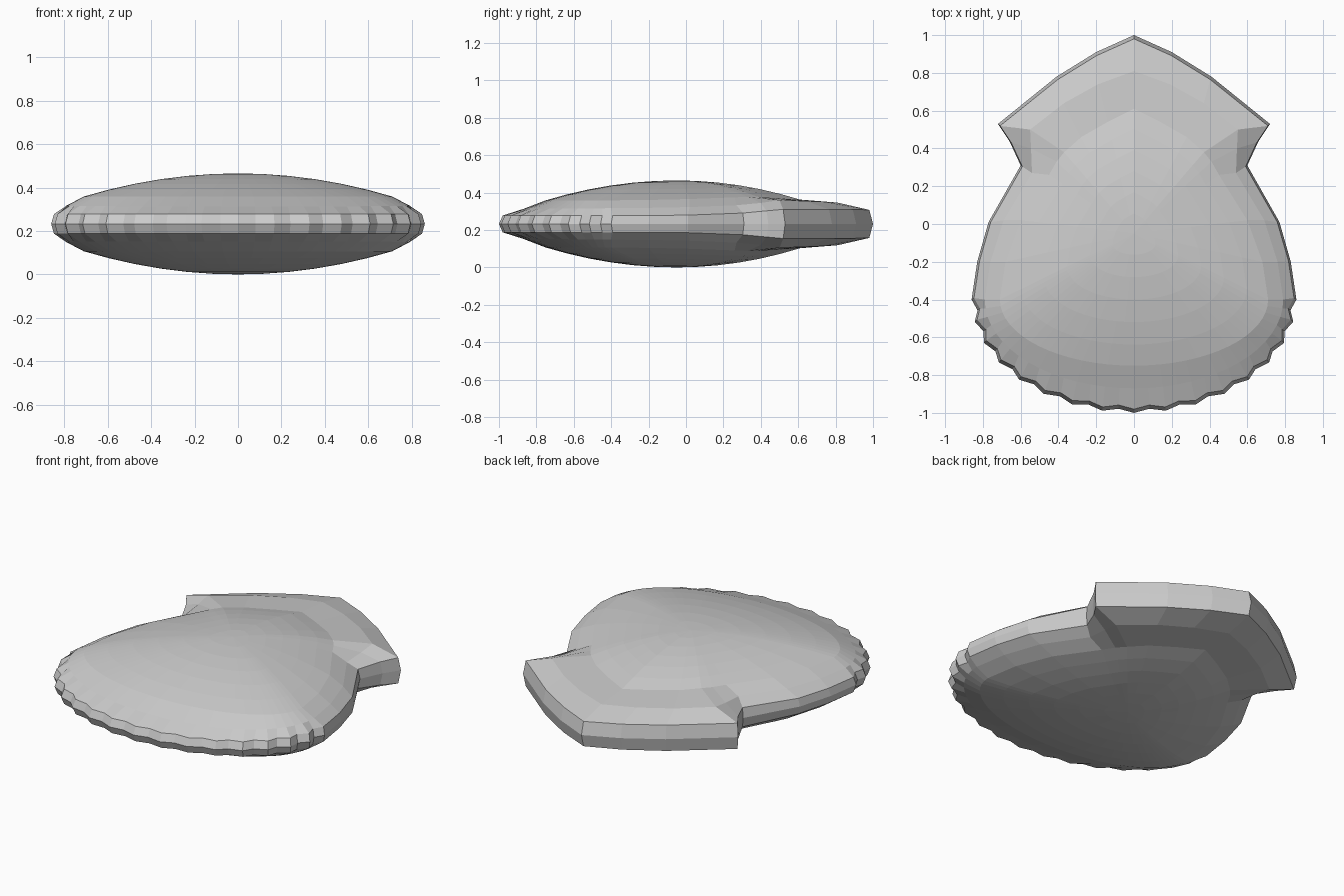
import bpy, bmesh
from math import sin, cos, pi

if "Cube" in bpy.data.objects:
    bpy.data.objects.remove(bpy.data.objects["Cube"])

MID = 0.2325          # height of the seam plane
APEX = (0.0, -0.05)   # centre of the dome

# Half outline from hinge tip down to the widest point.
# seam x, y, rim half height | shoulder x, y, height | dome base x, y, height
HEAD = [
    (0.00, 1.00, .075, 0.00, 0.81, .114, 0.00, 0.61, .130),
    (0.20, 0.91, .077, 0.19, 0.74, .118, 0.14, 0.54, .134),
    (0.41, 0.78, .078, 0.37, 0.64, .122, 0.28, 0.46, .140),
    (0.72, 0.53, .078, 0.55, 0.50, .127, 0.37, 0.38, .146),
    (0.66, 0.44, .070, 0.545, 0.40, .112, 0.41, 0.33, .144),
    (0.60, 0.31, .058, 0.54, 0.27, .100, 0.45, 0.26, .142),
    (0.77, 0.01, .047, 0.69, 0.02, .090, 0.60, 0.02, .133),
    (0.83, -.20, .045, 0.76, -.20, .086, 0.68, -.20, .128),
    (0.86, -.40, .045, 0.79, -.40, .084, 0.71, -.40, .126),
]


def half_rings():
    seam, rim, shoulder, base = [], [], [], []
    for sx, sy, rh, ax, ay, ah, bx, by, bh in HEAD:
        seam.append((sx, sy, 0))
        rim.append((sx * .985, sy * .98, rh))
        shoulder.append((ax, ay, ah))
        base.append((bx, by, bh))
    # Scalloped front edge: alternating notches and bumps on an elliptical arc
    for k in range(1, 17):
        t = pi / 2 - k * pi / 32
        s = 0.968 if k % 2 else 1.0
        x, y = .86 * sin(t) * s, -.4 - .6 * cos(t) * s
        seam.append((x, y, 0))
        rim.append((x * .985, y * .98, .045))
        shoulder.append((.79 * sin(t), -.4 - .47 * cos(t), .084 - .004 * cos(t)))
        base.append((.71 * sin(t), -.4 - .35 * cos(t), .126))
    # Dome rings shrink toward the apex
    rings = [seam, rim, shoulder, base]
    for f in (.84, .67, .5, .33, .16):
        rings.append([(x * f, APEX[1] + (y - APEX[1]) * f,
                       MID + (h - MID) * f * f) for x, y, h in base])
    return rings


def mirrored(ring):
    return ring + [(-x, y, h) for x, y, h in ring[-2:0:-1]]


bm = bmesh.new()
rings = [mirrored(r) for r in half_rings()]
seam = [bm.verts.new((x, y, MID)) for x, y, _ in rings[0]]
n = len(seam)

# Upper and lower valves share the seam
for side in (1, -1):
    outer = seam
    for ring in rings[1:]:
        inner = [bm.verts.new((x, y, MID + side * h)) for x, y, h in ring]
        for i in range(n):
            j = (i + 1) % n
            bm.faces.new((outer[i], outer[j], inner[j], inner[i]))
        outer = inner
    tip = bm.verts.new((APEX[0], APEX[1], MID + side * MID))
    for i in range(n):
        bm.faces.new((outer[i], outer[(i + 1) % n], tip))

bmesh.ops.recalc_face_normals(bm, faces=bm.faces[:])
mesh = bpy.data.meshes.new("scallop_shell")
bm.to_mesh(mesh)
bm.free()
shell = bpy.data.objects.new("scallop_shell", mesh)
bpy.context.collection.objects.link(shell)
